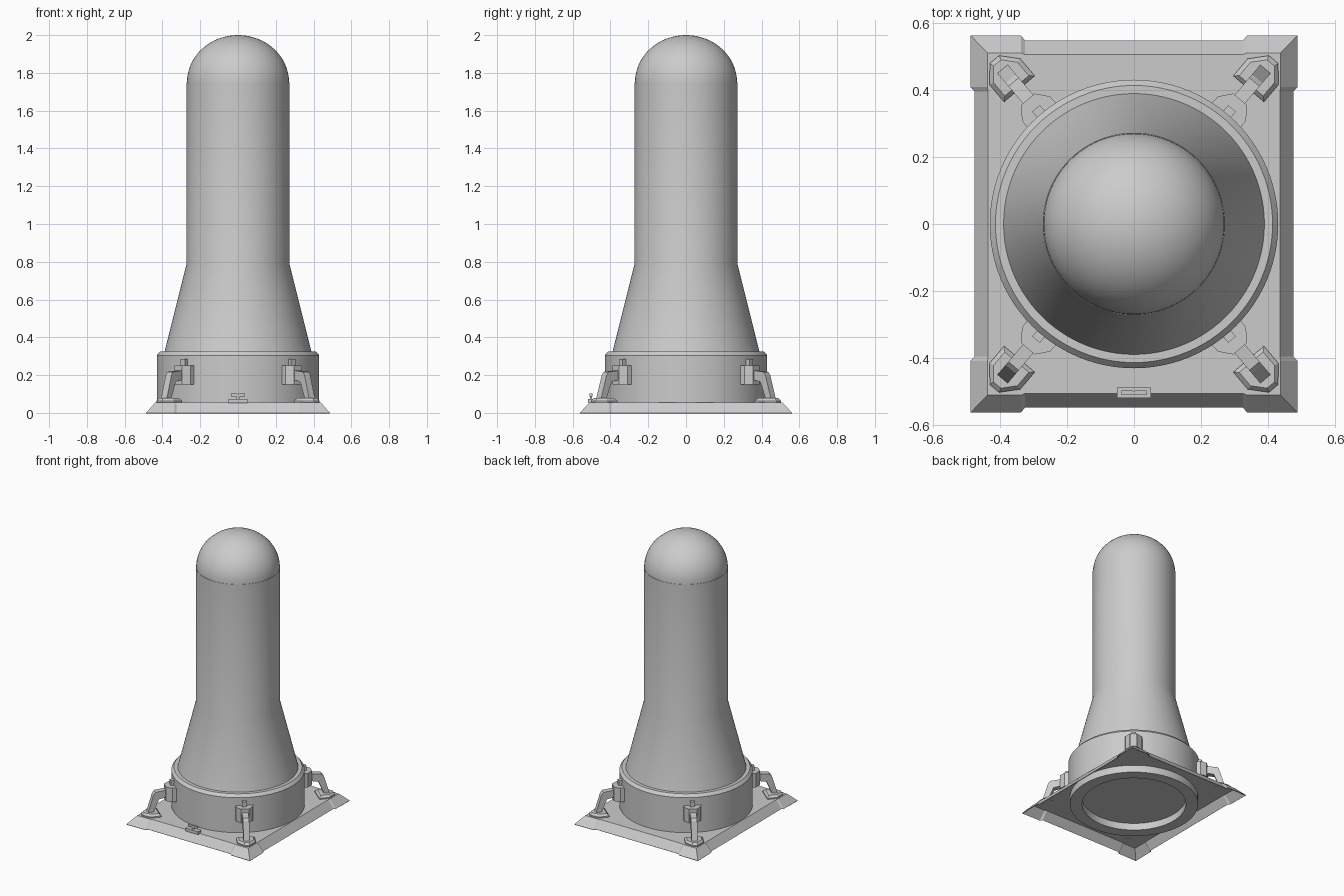
import bpy, bmesh, math
from mathutils import Matrix, Vector

if "Cube" in bpy.data.objects:
    bpy.data.objects.remove(bpy.data.objects["Cube"], do_unlink=True)

GREY = (0.6, 0.6, 0.6, 1)
mat = bpy.data.materials.new("plain grey")
mat.use_nodes = True
mat.diffuse_color = GREY
mat.node_tree.nodes["Principled BSDF"].inputs["Base Color"].default_value = GREY


def finish(name, bm, matrix=Matrix(), smooth=False, closed=True):
    if closed:
        bmesh.ops.recalc_face_normals(bm, faces=bm.faces)
    mesh = bpy.data.meshes.new(name)
    bm.to_mesh(mesh)
    bm.free()
    mesh.materials.append(mat)
    obj = bpy.data.objects.new(name, mesh)
    bpy.context.collection.objects.link(obj)
    obj.matrix_world = matrix
    if smooth:
        bpy.ops.object.select_all(action='DESELECT')
        obj.select_set(True)
        bpy.context.view_layer.objects.active = obj
        bpy.ops.object.shade_smooth_by_angle(angle=math.radians(30))
    return obj


def loft(name, loops, matrix=Matrix(), cap_bottom=True):
    """Skin matching loops of points, capping the ends."""
    bm = bmesh.new()
    rings = [[bm.verts.new(p) for p in loop] for loop in loops]
    n = len(rings[0])
    for a, b in zip(rings, rings[1:]):
        for i in range(n):
            j = (i + 1) % n
            bm.faces.new((a[i], a[j], b[j], b[i]))
    bm.faces.new(rings[-1])
    if cap_bottom:
        bm.faces.new(rings[0][::-1])
    return finish(name, bm, matrix, closed=cap_bottom)


def box(name, center, size, matrix=Matrix()):
    cx, cy, cz = center
    sx, sy, sz = (s / 2 for s in size)
    corners = [(-1, -1), (1, -1), (1, 1), (-1, 1)]
    return loft(name, [[(cx + a * sx, cy + b * sy, z) for a, b in corners]
                       for z in (cz - sz, cz + sz)], matrix)


def lathe(name, profile, steps=96):
    bm = bmesh.new()
    verts = [bm.verts.new((r, 0, z)) for r, z in profile]
    edges = [bm.edges.new(pair) for pair in zip(verts, verts[1:])]
    bmesh.ops.spin(bm, geom=verts + edges, cent=(0, 0, 0), axis=(0, 0, 1),
                   angle=math.tau, steps=steps)
    bmesh.ops.remove_doubles(bm, verts=bm.verts, dist=1e-5)
    return finish(name, bm, smooth=True)


def mirrored(quad, z):
    """Repeat one corner outline in all four quadrants, counter-clockwise."""
    out = []
    for sx, sy in ((1, 1), (-1, 1), (-1, -1), (1, -1)):
        pts = quad if sx * sy > 0 else quad[::-1]
        out += [(sx * x, sy * y, z) for x, y in pts]
    return out


# Hollow base plate with sloped rim and stepped corners
rim = [(0.475, 0.395), (0.487, 0.408), (0.487, 0.562), (0.337, 0.562), (0.325, 0.547)]
crown = [(0.435, 0.395), (0.437, 0.408), (0.437, 0.51), (0.337, 0.51), (0.325, 0.505)]
plate = loft("base_plate", [mirrored(rim, 0), mirrored(crown, 0.056)], cap_bottom=False)
shell = plate.modifiers.new("thickness", 'SOLIDIFY')
shell.thickness = 0.005
shell.offset = -1

# Recessed footing, drum and flared tower with a rounded cap
dome = [(0.27 * math.cos(t * math.pi / 32), 1.75 + 0.25 * math.sin(t * math.pi / 32))
        for t in range(16)]
lathe("footing_ring", [(0, 0.05), (0.34, 0.05), (0.34, 0), (0.42, 0), (0.42, 0.06), (0, 0.06)])
lathe("drum", [(0, 0.052), (0.43, 0.052), (0.43, 0.305), (0.413, 0.325), (0, 0.325)])
lathe("tower", [(0, 0.32), (0.39, 0.32), (0.272, 0.79), (0.272, 1.75)] + dome + [(0, 2)])

# Four clamp legs, each built along +x and turned to its corner
foot = [(0.528, -0.06), (0.595, -0.06), (0.643, -0.018),
        (0.643, 0.018), (0.595, 0.06), (0.528, 0.06)]
leg = [(0.572, 0.07), (0.608, 0.07), (0.568, 0.2), (0.555, 0.217),
       (0.48, 0.225), (0.48, 0.175), (0.532, 0.165)]
clamp = [(0.40, -0.058), (0.452, -0.055), (0.488, -0.026),
         (0.488, 0.026), (0.452, 0.055), (0.40, 0.058)]
center = Vector((0.583, 0))


def scaled(points, factor, z):
    return [(*(center + (Vector(p) - center) * factor), z) for p in points]


base = math.radians(49.7)
for side, angle in (("back_left", base), ("back_right", math.pi - base),
                    ("front_right", math.pi + base), ("front_left", -base)):
    turn = Matrix.Rotation(angle, 4, 'Z')
    loft(side + "_foot", [scaled(foot, 1, 0.05), scaled(foot, 1, 0.064),
                          scaled(foot, 0.78, 0.078)], turn)
    loft(side + "_leg", [[(u, v, z) for u, z in leg] for v in (-0.02, 0.02)], turn)
    loft(side + "_clamp", [[(u, v, z) for u, v in clamp] for z in (0.15, 0.25)], turn)
    box(side + "_pin", (0.44, 0, 0.255), (0.024, 0.03, 0.06), turn)

# Small latch on the front edge
box("latch_plate", (0, -0.503, 0.063), (0.1, 0.032, 0.022))
box("latch_post", (0, -0.503, 0.085), (0.014, 0.01, 0.03))
for s in (-1, 1):
    box("latch_lever", (s * 0.02, -0.503, 0.095), (0.034, 0.014, 0.014))
